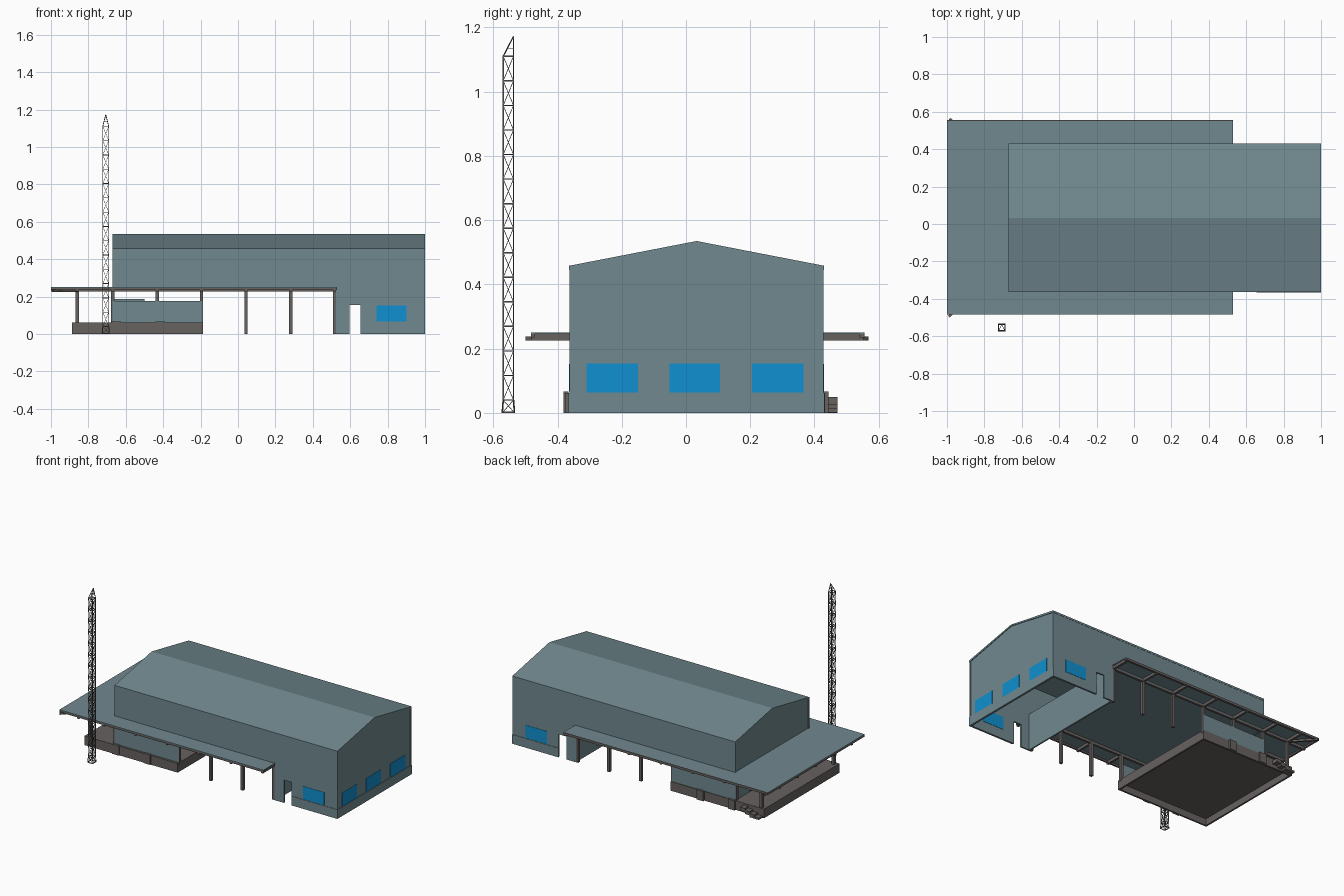
import bpy, bmesh, math
from mathutils import Vector

if "Cube" in bpy.data.objects:
    bpy.data.objects.remove(bpy.data.objects["Cube"])


def material(name, rgb):
    m = bpy.data.materials.new(name)
    m.diffuse_color = (*rgb, 1)
    m.use_nodes = True
    m.node_tree.nodes["Principled BSDF"].inputs["Base Color"].default_value = m.diffuse_color
    return m


TEAL = material("teal_cladding", (0.165, 0.25, 0.275))
STEEL = material("brown_grey_steel", (0.135, 0.122, 0.118))
BLUE = material("blue_glass", (0.005, 0.28, 0.63))


def finish(bm, name, mat):
    bmesh.ops.recalc_face_normals(bm, faces=bm.faces)
    me = bpy.data.meshes.new(name)
    bm.to_mesh(me)
    bm.free()
    me.materials.append(mat)
    ob = bpy.data.objects.new(name, me)
    bpy.context.collection.objects.link(ob)
    return ob


def add_box(bm, x0, x1, y0, y1, z0, z1):
    vs = bmesh.ops.create_cube(bm, size=1)["verts"]
    for v in vs:
        v.co = Vector((x0 if v.co.x < 0 else x1, y0 if v.co.y < 0 else y1, z0 if v.co.z < 0 else z1))


def boxes(name, mat, *specs):
    bm = bmesh.new()
    for s in specs:
        add_box(bm, *s)
    return finish(bm, name, mat)


def add_bar(bm, a, b, w):
    """Square bar between two points."""
    a, b = Vector(a), Vector(b)
    d = b - a
    rot = d.to_track_quat('Z', 'Y')
    for v in bmesh.ops.create_cube(bm, size=1)["verts"]:
        v.co = (a + b) / 2 + rot @ Vector((v.co.x * w, v.co.y * w, v.co.z * d.length))


def prism(name, mat, pts, place, offset):
    """Extrude a flat outline; place maps 2D points to 3D."""
    bm = bmesh.new()
    f = bm.faces.new([bm.verts.new(place(p)) for p in pts])
    ext = bmesh.ops.extrude_face_region(bm, geom=[f])["geom"]
    bmesh.ops.translate(bm, vec=offset, verts=[g for g in ext if isinstance(g, bmesh.types.BMVert)])
    return finish(bm, name, mat)


X0, XD, X1 = -0.67, 0.525, 1.0        # hall left end, ground floor start, right end
Y0, Y1, YR = -0.362, 0.428, 0.033     # side walls and ridge
EAVE, RIDGE, T = 0.455, 0.535, 0.01
DECK = 0.25                           # canopy top

# Long side walls with door notch, hanging over the open bay
side = [(X0, 0.24), (XD, 0.24), (XD, 0), (0.597, 0), (0.597, 0.155), (0.655, 0.155),
        (0.655, 0), (X1, 0), (X1, EAVE), (X0, EAVE)]
for nm, y in (("front_wall", Y0), ("back_wall", Y1 - T)):
    prism(nm, TEAL, side, lambda p: (p[0], y, p[1]), (0, T, 0))

# Gable walls
for nm, x, zb in (("right_gable", X1 - T - 0.004, 0), ("left_gable", X0 + 0.004, 0.24)):
    g = [(Y0 + T, zb), (Y1 - T, zb), (Y1 - T, EAVE), (YR, RIDGE - T), (Y0 + T, EAVE)]
    prism(nm, TEAL, g, lambda p: (x, p[0], p[1]), (T, 0, 0))
boxes("ground_floor_end_wall", TEAL, (XD, XD + T, Y0 + T, Y1 - T, 0, 0.25))

# Roof sheet
roof = [(Y0 - 0.002, EAVE - T), (YR, RIDGE - T), (Y1 + 0.002, EAVE - T),
        (Y1 + 0.002, EAVE + 0.003), (YR, RIDGE), (Y0 - 0.002, EAVE + 0.003)]
prism("roof", TEAL, roof, lambda p: (X0, p[0], p[1]), (X1 - X0, 0, 0))

# Plinth band around the enclosed end
boxes("plinth", TEAL, (0.99, X1, Y0, Y1, 0, 0.062),
      (0.655, X1, Y0 - 0.003, Y0 + 0.005, 0, 0.062),
      (0.655, X1, Y1 - 0.005, Y1 + 0.003, 0, 0.062))

# Windows, seen from both sides of the walls
E = 0.002
boxes("side_windows", BLUE,
      (0.74, 0.90, Y0 - E, Y0 + 0.003, 0.066, 0.152), (0.74, 0.90, Y0 + 0.007, Y0 + T + E, 0.066, 0.152),
      (0.74, 0.90, Y1 - 0.003, Y1 + E, 0.066, 0.152), (0.74, 0.90, Y1 - T - E, Y1 - 0.007, 0.066, 0.152))
gable_x = X1 - 0.004
boxes("gable_windows", BLUE, *[(x0, x1, a, b, 0.063, 0.154)
      for a, b in ((-0.31, -0.15), (-0.052, 0.106), (0.205, 0.365))
      for x0, x1 in ((gable_x - 0.003, gable_x + E), (gable_x - T - E, gable_x - 0.007))])

# Canopy sheet and edge beams
CX0, CX1, CY0, CY1 = -1.0, 0.53, -0.483, 0.552
boxes("canopy_sheet", TEAL, (CX0, CX1, CY0, CY1, 0.245, DECK))
boxes("canopy_edge_beams", STEEL,
      (CX0, CX1, CY0, CY0 + 0.012, 0.234, 0.2455), (CX0, CX1, CY1 - 0.012, CY1 + 0.003, 0.234, 0.2495),
      (CX0, CX0 + 0.012, CY0, CY1, 0.234, 0.2455),
      (-0.86, CX1, Y0, Y0 + 0.015, 0.227, 0.2455), (-0.86, CX1, Y1 - 0.015, Y1, 0.227, 0.2455))

# Columns with cantilever brackets
cols, brackets = [], []
for x in (-0.86, -0.67, -0.432, -0.195, 0.043, 0.282, 0.518):
    foot = 0.05 if x < -0.18 else 0
    brackets += [(x - 0.007, x + 0.007, CY0, Y0, 0.226, 0.2455), (x - 0.007, x + 0.007, Y1, CY1, 0.226, 0.2455)]
    for y in (Y0 + 0.01, Y1 - 0.01):
        cols.append((x - 0.009, x + 0.009, y - 0.009, y + 0.009, foot, 0.235))
for i in range(5):
    y = Y0 + 0.01 + (Y1 - Y0 - 0.02) * i / 4
    brackets.append((CX0, -0.86, y - 0.007, y + 0.007, 0.226, 0.2455))
boxes("columns", STEEL, *cols)
boxes("canopy_brackets", STEEL, *brackets)
bm = bmesh.new()
add_bar(bm, (-0.86, Y0, 0.232), (-0.99, -0.495, 0.232), 0.013)
add_bar(bm, (-0.86, Y1, 0.232), (-0.985, 0.563, 0.232), 0.013)
finish(bm, "canopy_corner_beams", STEEL)

# Loading platform: slab on a hollow skirt, with dock bumpers
PX0, PX1, PY0, PY1, PT = -0.887, -0.188, -0.376, 0.432, 0.062
boxes("platform", STEEL, (PX0, PX1, PY0, PY1, 0.045, PT),
      (PX0, PX1, PY0, PY0 + 0.012, 0, PT), (PX0, PX1, PY1 - 0.012, PY1, 0, PT),
      (PX0, PX0 + 0.012, PY0, PY1, 0, PT), (PX1 - 0.012, PX1, PY0, PY1, 0, PT))
boxes("dock_bumpers", STEEL, *[(x - 0.025, x + 0.025, a, b, 0, 0.066)
      for x in (-0.65, -0.415) for a, b in ((PY0 - 0.006, PY0 + 0.01), (PY1 - 0.01, PY1 + 0.012))])

# Steps along the back of the platform
boxes("steps", STEEL, *[(-0.875 + i * 0.035, -0.84 + i * 0.035, PY1, 0.471, max(0, i * 0.0125 - 0.012),
      (i + 1) * 0.0125) for i in range(4)])

# Low walls and counter on the platform
boxes("platform_walls", TEAL, (X0, PX1, Y0, Y0 + T, PT, 0.175), (X0, PX1, Y1 - T, Y1, PT, 0.175),
      (X0, X0 + T, Y0, Y1, PT, 0.175))
boxes("platform_counter", TEAL, (-0.66, -0.5, -0.06, 0.12, PT, 0.188))

# Lattice mast
bm = bmesh.new()
MX, MY, H, N, TOP = -0.707, -0.553, 0.016, 15, 1.11
corners = [(-1, -1), (1, -1), (1, 1), (-1, 1)]
zs = [0.0] + [0.04 + (TOP - 0.04) * i / (N - 1) for i in range(N)]


def ring(z):
    h = H + 0.003 if z == 0 else H
    return [(MX + sx * h, MY + sy * h, z) for sx, sy in corners]


for z0, z1 in zip(zs, zs[1:]):
    lo, hi = ring(z0), ring(z1)
    for k in range(4):
        n = (k + 1) % 4
        add_bar(bm, lo[k], hi[k], 0.0035)
        add_bar(bm, hi[k], hi[n], 0.004)
        add_bar(bm, lo[k], hi[n], 0.002)
        add_bar(bm, lo[n], hi[k], 0.002)
apex = Vector((MX, MY + H, 1.172))
top = [Vector(p) for p in ring(TOP)]
for k in range(4):
    add_bar(bm, top[k], apex, 0.003)
    add_bar(bm, top[k].lerp(apex, 0.4), top[(k + 1) % 4].lerp(apex, 0.4), 0.002)
base = ring(0)
for k in range(4):
    add_bar(bm, (*base[k][:2], 0.002), (*base[(k + 1) % 4][:2], 0.002), 0.004)
finish(bm, "lattice_mast", STEEL)
